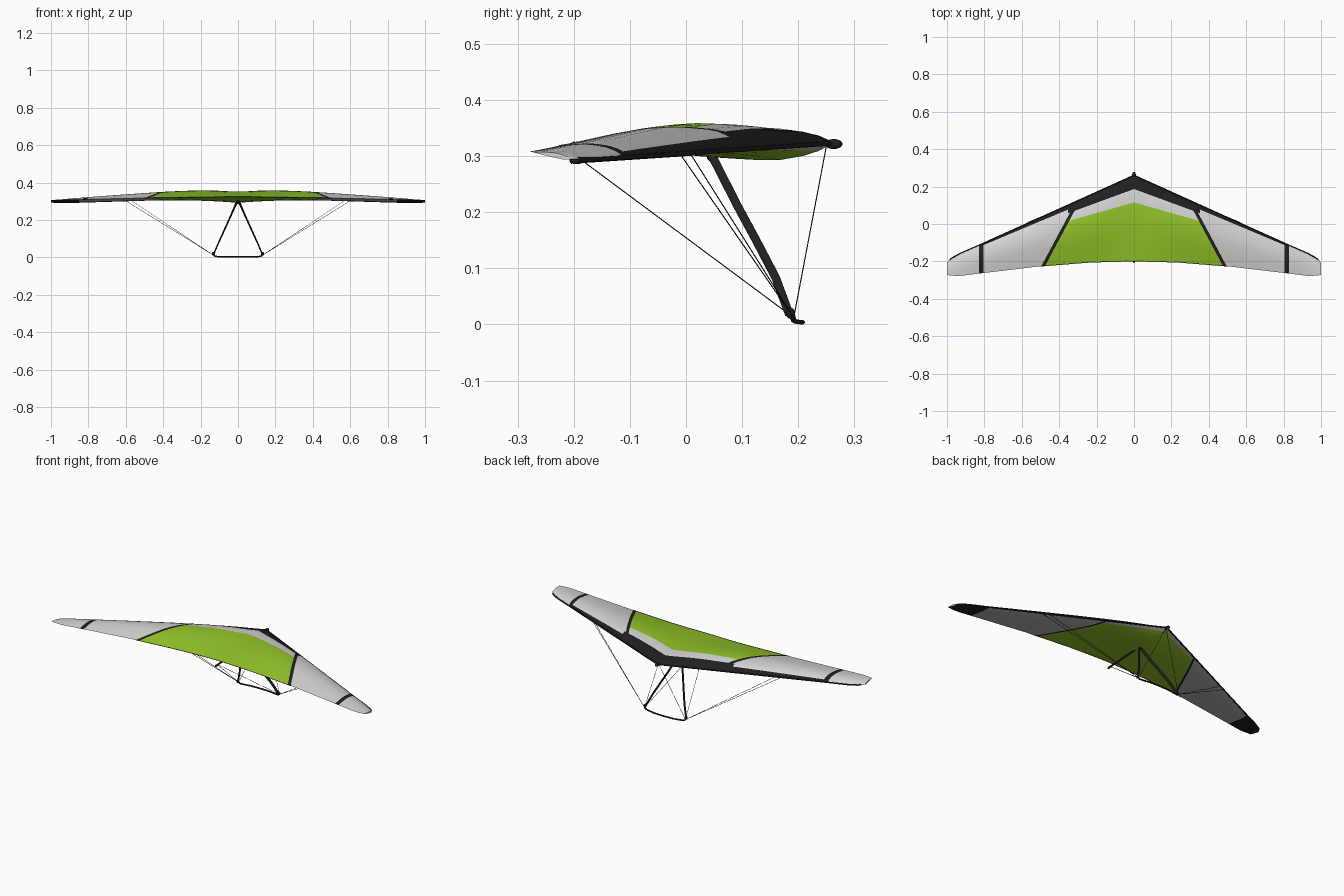
import bpy, bmesh, math
from mathutils import Vector

if "Cube" in bpy.data.objects:
    bpy.data.objects.remove(bpy.data.objects["Cube"])


def material(name, rgb):
    m = bpy.data.materials.new(name)
    m.diffuse_color = (*rgb, 1)
    m.use_nodes = True
    m.node_tree.nodes["Principled BSDF"].inputs["Base Color"].default_value = m.diffuse_color
    return m


BLACK = material("black", (0.014, 0.014, 0.014))
GREY = material("light grey", (0.66, 0.66, 0.65))
GREEN = material("lime green", (0.29, 0.56, 0.022))
UNDER = material("underside grey", (0.47, 0.47, 0.46))


def interp(table, x):
    for (x0, v0), (x1, v1) in zip(table, table[1:]):
        if x <= x1:
            return v0 + (v1 - v0) * (x - x0) / (x1 - x0)
    return table[-1][1]


def finish(bm, name, mats, mirror=False, angle=50):
    me = bpy.data.meshes.new(name)
    bmesh.ops.recalc_face_normals(bm, faces=bm.faces)
    for f in bm.faces:
        f.smooth = True
    bm.to_mesh(me)
    bm.free()
    me.set_sharp_from_angle(angle=math.radians(angle))
    for m in mats:
        me.materials.append(m)
    ob = bpy.data.objects.new(name, me)
    bpy.context.collection.objects.link(ob)
    if mirror:
        mod = ob.modifiers.new("mirror", 'MIRROR')
        mod.merge_threshold = 0.0002
    return ob


def tube(name, pts, ru, rv=None, sides=10, mirror=False):
    """Sweep an elliptical section along a path; ru is the radius towards x (or z)."""
    rv = rv or ru
    pts = [Vector(p) for p in pts]
    whole = (pts[-1] - pts[0]).normalized()
    ref = Vector((0, 0, 1)) if abs(whole.x) > 0.8 else Vector((1, 0, 0))
    bm = bmesh.new()
    rings = []
    for i, p in enumerate(pts):
        d = (pts[min(i + 1, len(pts) - 1)] - pts[max(i - 1, 0)]).normalized()
        u = (ref - d * ref.dot(d)).normalized()
        v = d.cross(u)
        rings.append([bm.verts.new(p + u * ru * math.cos(a) + v * rv * math.sin(a))
                      for a in (2 * math.pi * k / sides for k in range(sides))])
    for a, b in zip(rings, rings[1:]):
        for k in range(sides):
            n = (k + 1) % sides
            bm.faces.new((a[k], a[n], b[n], b[k]))
    bm.faces.new(rings[0][::-1])
    bm.faces.new(rings[-1])
    return finish(bm, name, [BLACK], mirror)


def ball(name, loc, scale, mirror=False):
    bm = bmesh.new()
    bmesh.ops.create_uvsphere(bm, u_segments=14, v_segments=8, radius=1)
    bmesh.ops.scale(bm, vec=scale, verts=bm.verts)
    bmesh.ops.translate(bm, vec=loc, verts=bm.verts)
    return finish(bm, name, [BLACK], mirror)


# Wing plan and section, as functions of the distance from the centre
LE_Y = [(0, .26), (.82, -.11), (.93, -.158), (.97, -.18), (.99, -.195), (1, -.207)]
TE_Y = [(0, -.2), (.12, -.201), (.25, -.206), (.5, -.226), (.82, -.264), (.94, -.279), (1, -.273)]
TE_Z = [(0, .325), (.5, .318), (.9, .309), (1, .307)]
RISE = [(0, .029), (.06, .032), (.12, .037), (.2, .040), (.3, .0395), (.4, .037), (.5, .033),
        (.75, .022), (.9, .014), (1, .006)]
DROP = [(0, .030), (.05, .026), (.1, .021), (.2, .014), (.3, .009), (.5, .006), (1, .003)]
CHORD = [0, .015, .05, .11, .2, .3, .4, .5, .6, .7, .8, .9, 1]
UPPER = [0, .22, .47, .70, .89, .98, 1, .93, .80, .63, .43, .22, 0]
LOWER = [0, .15, .45, .75, 1, 1, .92, .82, .68, .52, .36, .18, 0]


def lead(x):
    y = interp(LE_Y, x)
    return Vector((x, y, .322 + (y - .25) * .0682 + max(0, x - .95) * .08))


def trail(x):
    return Vector((x, interp(TE_Y, x), interp(TE_Z, x)))


# Sail: right half as a loft, upper faces tagged 0 and lower faces 1
bm = bmesh.new()
spans = [0, .03, .06, .09, .12, .16, .2, .25, .3, .35, .4, .45, .5, .58, .66, .74, .82,
         .88, .93, .955, .97, .98, .99, 1]
up, low = [], []
for x in spans:
    a, b = lead(x), trail(x)
    top, bot = [], []
    for i, s in enumerate(CHORD):
        p = a.lerp(b, s)
        v = bm.verts.new(p + Vector((0, 0, UPPER[i] * interp(RISE, x))))
        top.append(v)
        bot.append(v if s in (0, 1) else
                   bm.verts.new(p - Vector((0, 0, LOWER[i] * interp(DROP, x)))))
    up.append(top)
    low.append(bot)
for tag, rows in enumerate((up, low)):
    for r, q in zip(rows, rows[1:]):
        for i in range(len(CHORD) - 1):
            vs = (r[i], r[i + 1], q[i + 1], q[i])
            bm.faces.new(vs[::-1] if tag else vs).material_index = tag
bm.faces.new(up[-1] + low[-1][-2:0:-1])

# Cut the sail along every colour border
BAND_IN = ((0, .187), (.335, .064))
BAND_OUT = ((.36, .074), (.82, -.119))
FRONT_TOP = ((0, .115), (.345, .018))
FRONT_LOW = ((0, .237), (.3, .103))
SIDE = ((.345, .02), (.476, -.225))
STRIPE = ((.364, .02), (.495, -.225))
SIDE_LOW = ((.335, .02), (.452, -.225))
STRIPE_LOW = ((.347, .02), (.464, -.225))
BAND_END = ((.352, 1), (.352, -1))
TIP_IN = ((.804, 1), (.804, -1))
TIP_OUT = ((.828, 1), (.828, -1))
TIP_LOW = ((.85, 1), (.85, -1))


def beyond(line, p):
    (ax, ay), (bx, by) = line
    return (bx - ax) * (p.y - ay) - (by - ay) * (p.x - ax) > 0


for line in (BAND_IN, BAND_OUT, FRONT_TOP, FRONT_LOW, SIDE, STRIPE, SIDE_LOW, STRIPE_LOW,
             BAND_END, TIP_IN, TIP_OUT, TIP_LOW):
    (ax, ay), (bx, by) = line
    bmesh.ops.bisect_plane(bm, geom=bm.verts[:] + bm.edges[:] + bm.faces[:], dist=1e-5,
                           plane_co=(ax, ay, 0), plane_no=(by - ay, ax - bx, 0))
for f in bm.faces:
    c = f.calc_center_median()
    lower = f.material_index == 1
    grey = 3 if lower else 1
    band = BAND_IN if c.x < .352 else BAND_OUT
    front, side, stripe = ((FRONT_LOW, SIDE_LOW, STRIPE_LOW) if lower
                           else (FRONT_TOP, SIDE, STRIPE))
    if (lower and c.x > .85) or (not lower and .804 < c.x < .828):
        f.material_index = 0            # dark tip underside, batten on top
    elif not lower and c.x < .82 and beyond(band, c):
        f.material_index = 0            # leading edge band
    elif beyond(side, c):
        f.material_index = grey if beyond(stripe, c) else 0
    else:
        f.material_index = grey if beyond(front, c) else 2
finish(bm, "sail", [BLACK, GREY, GREEN, UNDER], mirror=True, angle=60)

# Frame inside the sail
tube("leading_edge_tube", [lead(x) for x in (0, .3, .6, .82, .93, .97, .985)], .004, mirror=True)
tube("trailing_edge_cord", [trail(x) for x in (0, .12, .25, .5)], .0015, sides=6, mirror=True)
tube("keel", [(0, .262, .322), (0, -.205, .291)], .005)
ball("keel_end_cap", (0, -.195, .2915), (.006, .013, .006))
ball("nose_cap", (0, .263, .3215), (.010, .016, .009))

# Control frame
tube("downtube", [(.003, .045, .303), (.045, .093, .209), (.072, .125, .150),
                  (.102, .160, .083), (.13, .184, .018)], .004, .008, mirror=True)
ball("frame_corner", (.131, .186, .020), (.009, .008, .010), mirror=True)
ball("frame_apex", (0, .047, .298), (.009, .010, .008))
tube("base_bar", [(.131, .190, .015), (.124, .192, .007), (.11, .196, .005), (.06, .205, .004),
                  (0, .207, .004), (-.06, .205, .004), (-.11, .196, .005), (-.124, .192, .007),
                  (-.131, .190, .015)], .004, .005)

# Rigging wires from each frame corner
corner = (.131, .192, .012)
for name, end in (("nose_wire", (.003, .25, .317)), ("rear_wire", (.003, -.185, .292)),
                  ("side_wire_front", (.57, .008, .304)), ("side_wire_rear", (.60, -.010, .303))):
    tube(name, [corner, end], .0011, sides=6, mirror=True)
